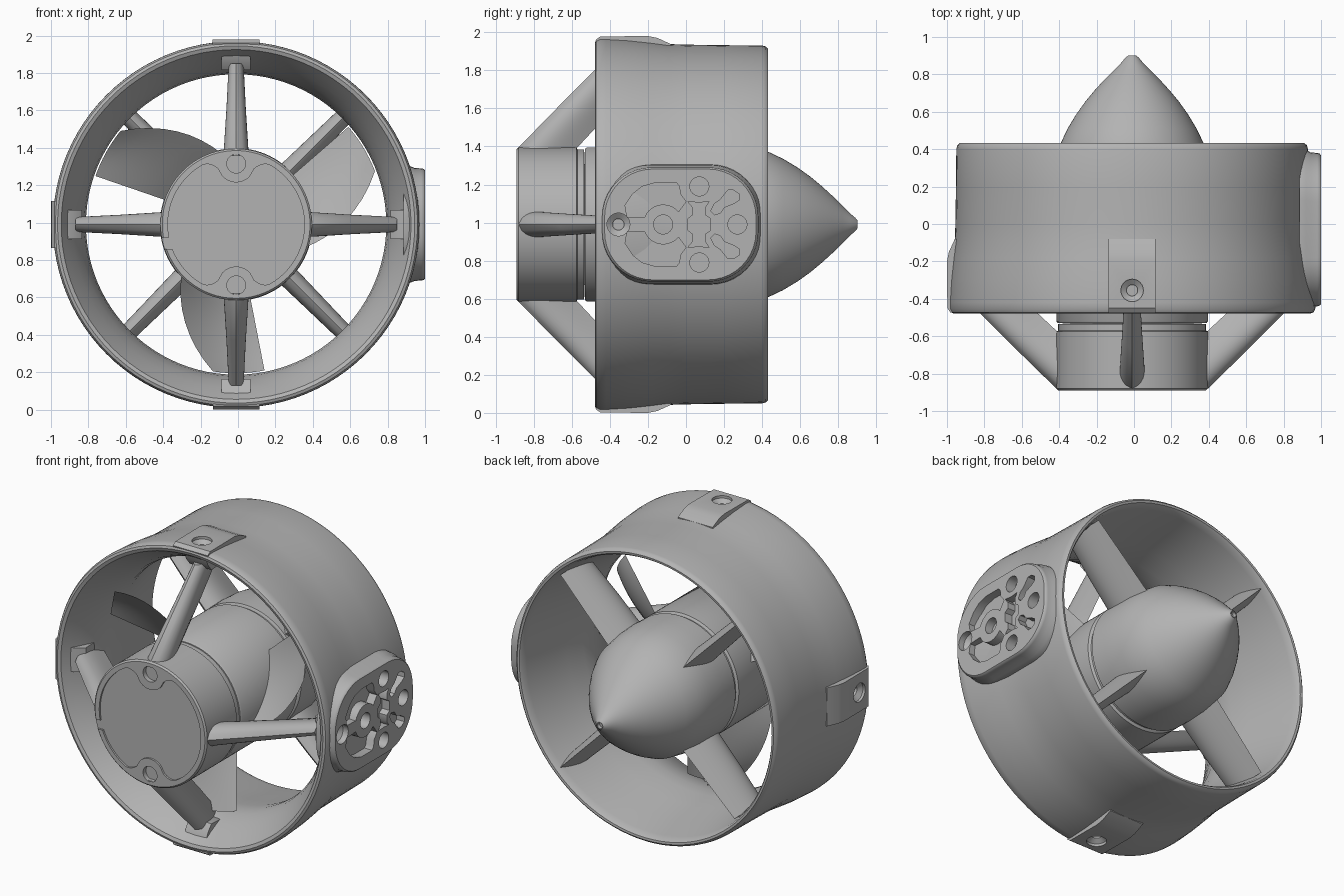
import bpy, bmesh
from math import sin, cos, pi, radians, sqrt
from mathutils import Vector, Matrix

if "Cube" in bpy.data.objects:
    bpy.data.objects.remove(bpy.data.objects["Cube"])

grey = bpy.data.materials.new("matte grey")
grey.use_nodes = True
grey.diffuse_color = (0.45, 0.45, 0.45, 1)
grey.node_tree.nodes["Principled BSDF"].inputs["Base Color"].default_value = (0.45, 0.45, 0.45, 1)

CENTRE = Matrix.Translation((-0.01, 0, 0.99))
SIDE = Matrix(((0, 0, 1), (1, 0, 0), (0, 1, 0))).to_4x4()   # (u, v, w) to (y, z, x)
FACE = Matrix(((1, 0, 0), (0, 0, 1), (0, 1, 0))).to_4x4()   # (u, v, w) to (x, z, y)


def spin(deg):
    return Matrix.Rotation(radians(deg), 4, 'Y')


def loft(name, rings, m=Matrix(), loop=False):
    """Skin equal rings of points; cap both ends unless the rings loop."""
    bm = bmesh.new()
    rows = [[bm.verts.new(p) for p in ring] for ring in rings]
    n = len(rows[0])
    pairs = list(zip(rows, rows[1:])) + ([(rows[-1], rows[0])] if loop else [])
    for a, b in pairs:
        for i in range(n):
            j = (i + 1) % n
            bm.faces.new((a[i], a[j], b[j], b[i]))
    if not loop:
        bm.faces.new(rows[0])
        bm.faces.new(rows[-1])
    bmesh.ops.transform(bm, matrix=CENTRE @ m, verts=bm.verts)
    bmesh.ops.recalc_face_normals(bm, faces=bm.faces)
    mesh = bpy.data.meshes.new(name)
    bm.to_mesh(mesh)
    bm.free()
    mesh.materials.append(grey)
    ob = bpy.data.objects.new(name, mesh)
    bpy.context.collection.objects.link(ob)
    return ob


def lathe(name, profile, m=Matrix(), loop=False, n=96):
    rings = [[(r * cos(2 * pi * i / n), y, r * sin(2 * pi * i / n)) for i in range(n)]
             for r, y in profile]
    return loft(name, rings, m, loop)


def prism(name, pts, lo, hi, m):
    return loft(name, [[(u, v, w) for u, v in pts] for w in (lo, hi)], m)


def circle(u, v, r, n=32):
    return [(u + r * cos(2 * pi * i / n), v + r * sin(2 * pi * i / n)) for i in range(n)]


def cut(ob, cutters):
    for c in cutters:
        c.hide_render = True
        mod = ob.modifiers.new("cut", 'BOOLEAN')
        mod.operation, mod.solver, mod.object = 'DIFFERENCE', 'EXACT', c
    bpy.context.view_layer.update()
    mesh = bpy.data.meshes.new_from_object(ob.evaluated_get(bpy.context.evaluated_depsgraph_get()))
    ob.modifiers.clear()
    ob.data = mesh


# Duct: flared inlet lip, narrow throat, widening outlet
duct = lathe("duct", [
    (0.955, -0.478), (0.970, -0.472), (0.979, -0.455), (0.980, -0.42), (0.973, -0.30),
    (0.960, -0.18), (0.948, -0.09), (0.945, 0.0), (0.942, 0.2), (0.940, 0.40),
    (0.935, 0.42), (0.922, 0.432), (0.908, 0.43), (0.898, 0.415), (0.890, 0.38),
    (0.862, 0.22), (0.830, 0.05), (0.808, -0.08), (0.803, -0.15), (0.812, -0.22),
    (0.840, -0.30), (0.875, -0.37), (0.910, -0.43), (0.935, -0.47)], loop=True)

# Screw seats around the inlet, used as cutters
seats = [lathe("screw_seat_cutter", [(0.03, 0.925), (0.03, 0.95), (0.06, 0.972), (0.06, 1.1)],
               spin(90 * k) @ Matrix.Translation((0, -0.355, 0)) @ Matrix.Rotation(pi / 2, 4, 'X'), n=32)
         for k in range(4)]
cut(duct, seats)

# Raised lugs on the top, bottom and right
for name, k in (("top_lug", 0), ("bottom_lug", 2), ("right_lug", 3)):
    lug = prism(name, [(-0.47, 0.95), (-0.475, 0.97), (-0.45, 0.988), (-0.20, 0.99),
                       (-0.15, 0.98), (-0.08, 0.948), (-0.08, 0.93)],
                -0.125, 0.125, spin(90 * k) @ SIDE)
    cut(lug, [seats[k]])

# Mounting pad on the left side
outline = []
for cy, cz, a0 in ((0.12, 0.04, 0), (-0.18, 0.04, 90), (-0.18, -0.04, 180), (0.12, -0.04, 270)):
    outline += [(cy + 0.26 * cos(radians(a0 + 9 * i)), cz + 0.26 * sin(radians(a0 + 9 * i)))
                for i in range(11)]
pad = loft("mounting_pad", [[(-0.03 + (y + 0.03) * s, z * s, x) for y, z in outline]
                            for s, x in ((1.05, 0.895), (1.04, 0.93), (1.005, 0.955), (1, 0.99),
                                         (0.99, 1.003), (0.97, 1.01))], SIDE)
boss_arc = [(-0.12 + 0.105 * cos(radians(a)), 0.105 * sin(radians(a))) for a in range(40, 166, 12)]
big_pocket = boss_arc + [(-0.31, 0.04), (-0.32, 0.10), (-0.28, 0.16), (-0.23, 0.20), (-0.16, 0.22),
                         (-0.05, 0.22), (-0.035, 0.20), (-0.03, 0.16), (0.0, 0.12)]
small_pocket = [(0.13, 0.07), (0.15, 0.05), (0.18, 0.06), (0.20, 0.09), (0.25, 0.11), (0.28, 0.13),
                (0.28, 0.16), (0.25, 0.18), (0.22, 0.18), (0.18, 0.13), (0.15, 0.11)]
corner = [(0.01, 0.03), (0.035, 0.05), (0.035, 0.09), (0.01, 0.12), (0.07, 0.115),
          (0.12, 0.12), (0.10, 0.09), (0.10, 0.05), (0.13, 0.03)]
shapes = [corner + [(y, -z) for y, z in reversed(corner)]]
for s in (1, -1):
    shapes += [[(y, z * s) for y, z in shape] for shape in (big_pocket, small_pocket)]
pad_cutters = [prism("pocket_cutter", s, 0.955, 1.1, SIDE) for s in shapes]
for y, z in ((-0.12, 0), (0.07, 0.2), (0.27, 0), (0.07, -0.2)):
    pad_cutters.append(prism("hole_cutter", circle(y, z, 0.05), 0.945, 1.1, SIDE))
cut(pad, pad_cutters + [seats[1]])

# Motor housing with a recessed, scalloped front cover
housing = lathe("motor_housing", [(0.395, -0.89), (0.405, -0.88), (0.405, -0.575), (0.395, -0.57),
                                  (0.395, -0.535), (0.2, -0.53)])


def cover_radius(phi):
    """Cover outline, dipping around the screw boss at phi = 0."""
    d = abs(phi)
    if d < radians(17):
        return 0.325 * cos(d) - sqrt(0.01 - (0.325 * sin(d)) ** 2)
    return 0.365 - 0.06 * max(0, 1 - (d - radians(17)) / radians(13)) ** 2


cover = []
for i in range(180):
    t = radians(2 * i)
    r = cover_radius((t + pi / 2) % pi - pi / 2)
    cover.append((r * sin(t), r * cos(t)))
cutters = [prism("cover_cutter", cover, -0.95, -0.878, FACE),
           prism("slit_cutter", [(-0.45, -0.13), (-0.34, -0.13), (-0.34, -0.07), (-0.45, -0.07)],
                 -0.95, -0.878, FACE)]
cutters += [prism("cover_hole_cutter", circle(0, s * 0.325, 0.05), -0.95, -0.86, FACE) for s in (1, -1)]
cut(housing, cutters)

# Rotor hub and tail cone
lathe("rotor_hub", [(0.2, -0.535), (0.398, -0.53), (0.405, -0.52), (0.405, 0.05), (0.39, 0.06), (0.39, 0.085)])
lathe("tail_cone", [(0.39, 0.075), (0.405, 0.085), (0.408, 0.2), (0.402, 0.32), (0.383, 0.43),
                    (0.345, 0.51), (0.30, 0.585), (0.25, 0.655), (0.20, 0.715), (0.15, 0.77),
                    (0.10, 0.82), (0.06, 0.86), (0.035, 0.89), (0.022, 0.90), (0.018, 0.90),
                    (0.015, 0.88)])


# Streamlined struts
def strut(name, stations, angle):
    n = 16
    rings = []
    for r, y0, y1, w in stations:
        half = [(i / n, w * sin(pi * (i / n) ** 0.65)) for i in range(n + 1)]
        loop = half + [(c, -t) for c, t in half[-2:0:-1]]
        rings.append([(t, y0 + (y1 - y0) * c, r) for c, t in loop])
    loft(name, rings, spin(angle))


for k, side in enumerate(("top", "left", "bottom", "right")):
    strut(side + "_front_strut", [(0.37, -0.89, -0.575, 0.068), (0.40, -0.885, -0.575, 0.066),
                                  (0.62, -0.67, -0.37, 0.052), (0.86, -0.43, -0.16, 0.04)], 90 * k)
    prism(side + "_strut_foot", [(-0.425, 0.93), (-0.41, 0.875), (-0.37, 0.825), (-0.27, 0.83),
                                 (-0.22, 0.86)], -0.078, 0.078, spin(90 * k) @ SIDE)
for k in range(4):
    strut("rear_stator_%d" % (k + 1), [(0.33, 0.09, 0.43, 0.06), (0.62, 0.10, 0.42, 0.052),
                                       (0.885, 0.12, 0.41, 0.045)], 45 + 90 * k)


# Three swept, twisted rotor blades
def blade(name, angle):
    n = 14
    rings = []
    for j in range(9):
        u = j / 8
        r = 0.385 + 0.41 * u
        a0, a1 = -49 + 40 * u ** 0.9, 11
        y0, y1 = -0.46 + 0.09 * u, -0.10 - 0.12 * u
        ring = []
        for i in list(range(n + 1)) + [-i for i in range(n - 1, 0, -1)]:
            c = abs(i) / n
            side = 1 if i >= 0 else -1
            a = radians(angle + a0 + (a1 - a0) * c)
            y = y0 + (y1 - y0) * c + (0.03 + side * 0.012) * sin(pi * c)
            ring.append((r * cos(a), y, r * sin(a)))
        rings.append(ring)
    loft(name, rings)


for k in range(3):
    blade("rotor_blade_%d" % (k + 1), 30 + 120 * k)

# Remove cutters and shade the parts
for ob in list(bpy.context.collection.objects):
    if ob.name.split(".")[0].endswith("_cutter"):
        bpy.data.objects.remove(ob)
bpy.ops.object.select_all(action='DESELECT')
for ob in bpy.context.collection.objects:
    if ob.type == 'MESH':
        ob.select_set(True)
        bpy.context.view_layer.objects.active = ob
bpy.ops.object.shade_smooth_by_angle(angle=radians(35))
